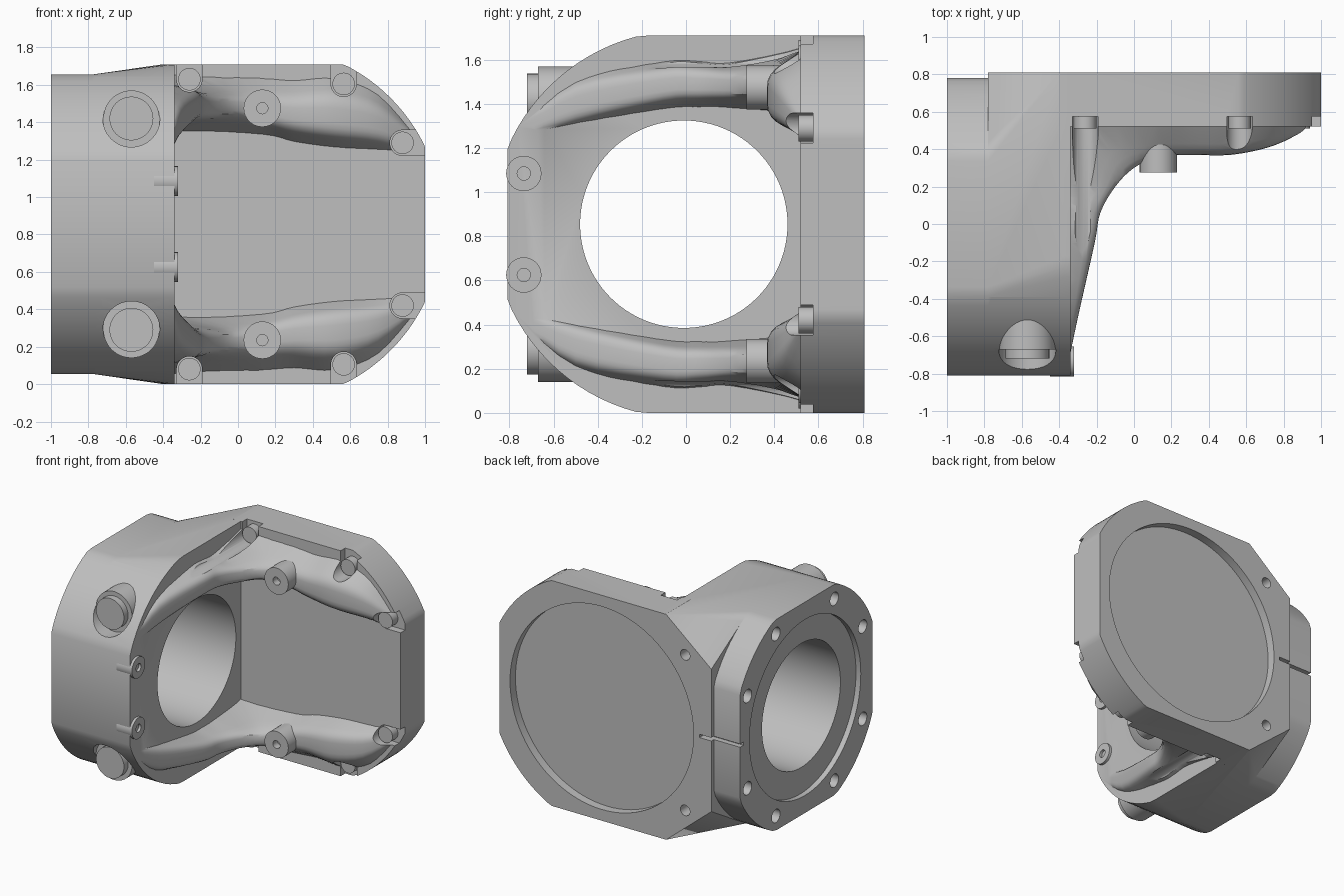
import bpy, bmesh, math
from mathutils import Vector, Matrix

if "Cube" in bpy.data.objects:
    bpy.data.objects.remove(bpy.data.objects["Cube"])

MID = 0.855          # height of the mirror plane
PLATE_X = 0.14       # centre of the round plate
PLATE_R = 0.955
BLOCK_R = 0.88

metal = bpy.data.materials.new("cast_grey")
metal.use_nodes = True
grey = (0.52, 0.52, 0.52, 1)
metal.diffuse_color = grey
metal.node_tree.nodes["Principled BSDF"].inputs["Base Color"].default_value = grey


def finish(name, bm):
    bmesh.ops.recalc_face_normals(bm, faces=bm.faces)
    mesh = bpy.data.meshes.new(name)
    bm.to_mesh(mesh)
    bm.free()
    mesh.materials.append(metal)
    obj = bpy.data.objects.new(name, mesh)
    bpy.context.collection.objects.link(obj)
    return obj


def smooth(obj, angle=32):
    bpy.ops.object.select_all(action='DESELECT')
    obj.select_set(True)
    bpy.context.view_layer.objects.active = obj
    bpy.ops.object.shade_smooth_by_angle(angle=math.radians(angle))


def boolean(obj, tool, mode):
    mod = obj.modifiers.new(mode, 'BOOLEAN')
    mod.operation = mode
    mod.solver = 'EXACT'
    mod.object = tool
    bpy.context.view_layer.objects.active = obj
    bpy.ops.object.modifier_apply(modifier=mod.name)
    bpy.data.objects.remove(tool)


def cylinder(name, axis, u, v, r, a, b, sides=32):
    """Cylinder from a to b along X (u, v = y, z) or Y (u, v = x, z)."""
    m = (a + b) / 2
    if axis == 'X':
        mat = Matrix.Translation((m, u, v)) @ Matrix.Rotation(math.pi / 2, 4, 'Y')
    else:
        mat = Matrix.Translation((u, m, v)) @ Matrix.Rotation(math.pi / 2, 4, 'X')
    bm = bmesh.new()
    bmesh.ops.create_cone(bm, cap_ends=True, segments=sides, radius1=r,
                          radius2=r, depth=abs(b - a), matrix=mat)
    return finish(name, bm)


def prism(name, points, direction):
    bm = bmesh.new()
    face = bm.faces.new([bm.verts.new(p) for p in points])
    new = bmesh.ops.extrude_face_region(bm, geom=[face])["geom"]
    bmesh.ops.translate(bm, vec=direction,
                        verts=[g for g in new if isinstance(g, bmesh.types.BMVert)])
    return finish(name, bm)


def hull(name, points):
    bm = bmesh.new()
    for p in points:
        bm.verts.new(p)
    bmesh.ops.remove_doubles(bm, verts=bm.verts, dist=0.001)
    res = bmesh.ops.convex_hull(bm, input=bm.verts)
    bmesh.ops.delete(bm, geom=[g for g in res["geom_interior"]
                               if isinstance(g, bmesh.types.BMVert)], context='VERTS')
    bmesh.ops.dissolve_limit(bm, angle_limit=0.01, verts=bm.verts, edges=bm.edges)
    return finish(name, bm)


def clamp(v, lo, hi):
    return max(lo, min(hi, v))


def ring(x, front, back, half, steps=96):
    """Circle trimmed to a box, standing across x."""
    pts = []
    for i in range(steps):
        t = math.tau * i / steps
        pts.append((x, clamp(BLOCK_R * math.cos(t), front, back),
                    MID + clamp(BLOCK_R * math.sin(t), -half, half)))
    return pts


# Main block: trimmed round flange widening to the tall inner section
flange = hull("flange", ring(-1, -0.81, 0.78, 0.8) + ring(-0.76, -0.81, 0.78, 0.8))
body = ring(-0.78, -0.81, 0.78, 0.8) + ring(-0.37, -0.81, 0.81, MID) + ring(-0.34, -0.81, 0.81, MID)
for s in (1, -1):
    body += [(x, 0.81, MID + s * MID) for x in (-0.4, -0.34)]
    body.append((-0.78, 0.81, MID + s * 0.54))
frame = hull("bracket_body", body)
boolean(frame, flange, 'UNION')

# Back plate: round edge on one end, plain corners on the other
outline = []
for i in range(-32, 33):
    t = math.radians(2 * i)
    outline.append((min(1, PLATE_X + PLATE_R * math.cos(t)), 0.52,
                    MID + clamp(PLATE_R * math.sin(t), -MID, MID)))
outline += [(-0.4, 0.52, 2 * MID), (-0.78, 0.52, MID + 0.54),
            (-0.78, 0.52, MID - 0.54), (-0.4, 0.52, 0)]
boolean(frame, prism("back_plate", outline, (0, 0.29, 0)), 'UNION')


# Curved gusset ribs along top and bottom: x, y, inner and outer ridge offset
RIDGE = [(-.35, -.74, .40, .46), (-.30, -.5, .48, .62), (-.21, -.1, .56, .70),
         (-.18, .06, .57, .70), (-.1, .2, .57, .69), (0, .3, .57, .69),
         (.13, .36, .55, .68), (.3, .37, .51, .67), (.52, .37, .48, .68),
         (.75, .42, .46, .62), (.95, .52, .42, .47)]


def rib_section(i):
    x, y, inner, outer = RIDGE[i]
    if i < 5:
        bx, by, low, high = -0.39, y, 0.05, 0.05
        limit = math.sqrt(BLOCK_R ** 2 - y * y)
    else:
        bx, by, low, high = (x if i > 5 else -0.39), 0.57, 0.09, 0.13
        limit = math.sqrt(PLATE_R ** 2 - (x - PLATE_X) ** 2)
    top = min(outer + high, limit - 0.01, MID - 0.01)
    return [Vector((bx, by, inner - low)), Vector((x, y, inner)),
            Vector((x, y, outer)), Vector((bx, by, top))]


def catmull(a, b, c, d, t):
    return (b * 2 + (c - a) * t + (a * 2 - b * 5 + c * 4 - d) * t * t
            + (b * 3 - a - c * 3 + d) * t ** 3) / 2


def rounded(sec):
    pts = [sec[0]]
    for k in (1, 2):
        p, q = sec[k].lerp(sec[k - 1], 0.3), sec[k].lerp(sec[k + 1], 0.3)
        for t in (0, 0.25, 0.5, 0.75, 1):
            pts.append(p.lerp(sec[k], t).lerp(sec[k].lerp(q, t), t))
    return pts + [sec[3]]


def rib(name, side):
    secs = [rib_section(i) for i in range(len(RIDGE))]
    last = len(secs) - 1
    cols = []
    for i in range(last):
        four = [secs[clamp(i + k, 0, last)] for k in (-1, 0, 1, 2)]
        for t in (0, 0.25, 0.5, 0.75):
            cols.append(rounded([catmull(*pts, t) for pts in zip(*four)]))
    cols.append(rounded(secs[last]))
    bm = bmesh.new()
    loops = [[bm.verts.new((p.x, p.y, MID + side * p.z)) for p in col] for col in cols]
    n = len(loops[0])
    for a, b in zip(loops, loops[1:]):
        for k in range(n):
            j = (k + 1) % n
            bm.faces.new((a[k], a[j], b[j], b[k]))
    bm.faces.new(loops[0])
    bm.faces.new(loops[-1])
    bmesh.ops.triangulate(bm, faces=bm.faces)
    return finish(name, bm)


def slot(x, z, r, out, front):
    """Round-ended bolt clearance, open toward the direction out."""
    base = math.atan2(out[1], out[0]) + math.pi / 2
    arc = [(x + r * math.cos(base + math.pi * k / 16), 0.575,
            z + r * math.sin(base + math.pi * k / 16)) for k in range(17)]
    far = [(p[0] + 0.4 * out[0], 0.575, p[2] + 0.4 * out[1]) for p in (arc[-1], arc[0])]
    return prism("slot_cutter", arc + far, (0, front - 0.575, 0))


for side, word in ((1, "upper"), (-1, "lower")):
    boolean(frame, rib(word + "_rib", side), 'UNION')
    # Bolt seats and bolt heads on the plate
    bolts = ((-0.26, 0.775, (0, side), -0.95), (0.565, 0.75, (0, side), 0.1),
             (0.88, 0.435, (1, 0), 0.1))
    for n, (x, dz, out, front) in enumerate(bolts):
        z = MID + side * dz
        boolean(frame, slot(x, z, 0.068, out, front), 'DIFFERENCE')
        smooth(cylinder(f"{word}_plate_bolt_{n + 1}", 'Y', x, z, 0.06, 0.51, 0.6))
    # Stepped round pad on the front curve
    z = MID + side * 0.565
    boolean(frame, cylinder("spotface", 'Y', -0.57, z, 0.153, -1, -0.67), 'DIFFERENCE')
    smooth(cylinder(word + "_front_pad", 'Y', -0.57, z, 0.15, -0.67, -0.4, 48))
    smooth(cylinder(word + "_front_cap", 'Y', -0.57, z, 0.117, -0.72, -0.5, 48))
    # Drilled bosses on the rib and on the inner face
    z = MID + side * 0.62
    boss = cylinder(word + "_rib_boss", 'Y', 0.13, z, 0.1, 0.275, 0.55)
    boolean(boss, cylinder("drill", 'Y', 0.13, z, 0.03, 0.2, 0.33, 20), 'DIFFERENCE')
    smooth(boss)
    z = MID + side * 0.23
    boss = cylinder(word + "_side_boss", 'X', -0.735, z, 0.08, -0.45, -0.32)
    boolean(boss, cylinder("drill", 'X', -0.735, z, 0.03, -0.37, -0.2, 20), 'DIFFERENCE')
    smooth(boss)
    # Small holes in the back
    boolean(frame, cylinder("drill", 'Y', -0.56, MID + side * 0.59, 0.04, 0.7, 1, 24), 'DIFFERENCE')

# Large bore, shallow seats and the ring of flange holes
boolean(frame, cylinder("bore", 'X', -0.01, MID, 0.47, -1.2, -0.2, 96), 'DIFFERENCE')
boolean(frame, cylinder("flange_seat", 'X', 0, MID, 0.667, -1.2, -0.96, 96), 'DIFFERENCE')
boolean(frame, cylinder("plate_seat", 'Y', PLATE_X, MID, 0.77, 0.745, 1, 96), 'DIFFERENCE')
for sy in (1, -1):
    for sz in (1, -1):
        for a, b in ((0.69, 0.35), (0.35, 0.69)):
            hole = cylinder("drill", 'X', sy * a, MID + sz * b, 0.05, -1.2, -0.92, 24)
            boolean(frame, hole, 'DIFFERENCE')

# Thin slit across the back edge of the flange
slit = [(-1.1, 0.74, 0.85), (-0.68, 0.74, 0.85), (-0.68, 0.74, 0.875), (-1.1, 0.74, 0.875)]
boolean(frame, prism("slit_cutter", slit, (0, 0.2, 0)), 'DIFFERENCE')
smooth(frame)
